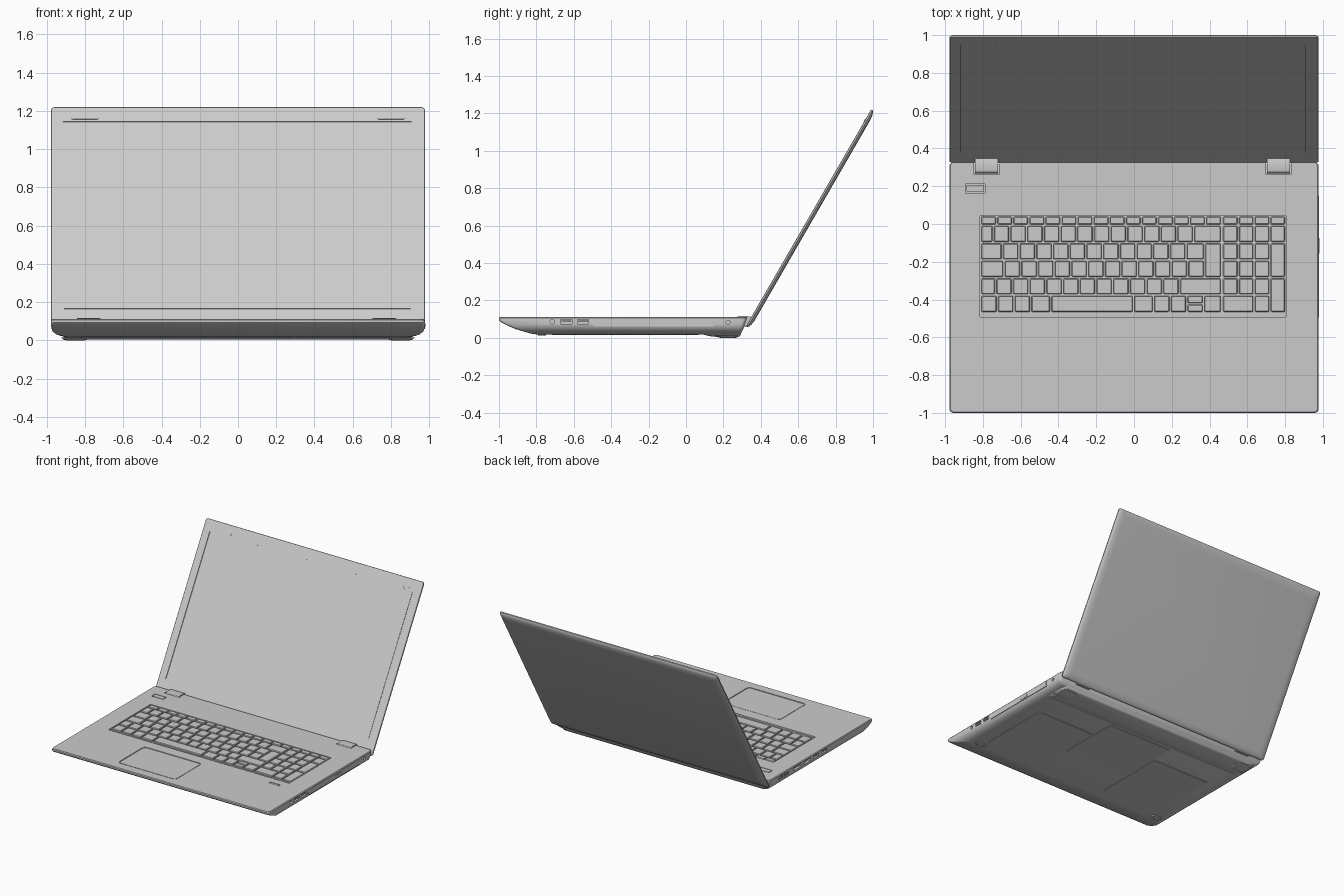
import bpy, bmesh, math
from mathutils import Matrix, Vector

if "Cube" in bpy.data.objects:
    bpy.data.objects.remove(bpy.data.objects["Cube"])


def finish(name, bm, smooth=True, matrix=None):
    bmesh.ops.recalc_face_normals(bm, faces=bm.faces)
    if matrix:
        bm.transform(matrix)
    me = bpy.data.meshes.new(name)
    bm.to_mesh(me)
    bm.free()
    ob = bpy.data.objects.new(name, me)
    bpy.context.collection.objects.link(ob)
    if smooth:
        shade(ob)
    return ob


def shade(ob):
    bpy.ops.object.select_all(action='DESELECT')
    ob.select_set(True)
    bpy.context.view_layer.objects.active = ob
    bpy.ops.object.shade_smooth_by_angle(angle=math.radians(32))


def loft(bm, rings, r=0.02, seg=4):
    """Stack rounded rectangles given as (x0, x1, y0, y1, z)."""
    loops = []
    for x0, x1, y0, y1, z in rings:
        loop = []
        for cx, cy, a in ((x1 - r, y1 - r, 0), (x0 + r, y1 - r, 90),
                          (x0 + r, y0 + r, 180), (x1 - r, y0 + r, 270)):
            for i in range(seg + 1):
                t = math.radians(a + 90 * i / seg)
                loop.append(bm.verts.new((cx + r * math.cos(t), cy + r * math.sin(t), z)))
        loops.append(loop)
    for a, b in zip(loops, loops[1:]):
        for i in range(len(a)):
            j = (i + 1) % len(a)
            bm.faces.new((a[i], a[j], b[j], b[i]))
    bm.faces.new(loops[0][::-1])
    bm.faces.new(loops[-1])


def box(bm, x0, x1, y0, y1, z0, z1):
    m = Matrix.Translation(((x0 + x1) / 2, (y0 + y1) / 2, (z0 + z1) / 2))
    bmesh.ops.create_cube(bm, size=1, matrix=m @ Matrix.Diagonal((x1 - x0, y1 - y0, z1 - z0, 1)))


def disc(bm, x, y, z, r, depth):
    m = Matrix.Translation((x, y, z)) @ Matrix.Rotation(math.pi / 2, 4, 'Y')
    bmesh.ops.create_cone(bm, cap_ends=True, segments=16, radius1=r, radius2=r, depth=depth, matrix=m)


def cut(ob, cutter):
    mod = ob.modifiers.new("cut", 'BOOLEAN')
    mod.object, mod.operation, mod.solver = cutter, 'DIFFERENCE', 'EXACT'
    bpy.context.view_layer.objects.active = ob
    bpy.ops.object.modifier_apply(modifier=mod.name)
    bpy.data.objects.remove(cutter)
    shade(ob)


TOP = 0.112

# Base shell: tapered at the front, rounded under at the sides
bm = bmesh.new()
loft(bm, [(-s, s, f, b, z) for s, f, b, z in (
    (0.895, -0.80, 0.285, 0.019), (0.925, -0.83, 0.292, 0.023), (0.95, -0.86, 0.298, 0.032),
    (0.969, -0.91, 0.306, 0.047), (0.976, -0.955, 0.312, 0.066), (0.977, -0.99, 0.318, 0.084),
    (0.977, -1.0, 0.323, 0.094), (0.977, -1.0, 0.326, 0.106), (0.972, -0.995, 0.326, TOP))])
base = finish("base", bm, False)

# Pockets for keyboard, touchpad, buttons, hinges and side ports
bm = bmesh.new()
loft(bm, [(-0.816, 0.806, -0.495, 0.045, z) for z in (TOP - 0.013, 0.2)], 0.008, 2)
loft(bm, [(-0.432, 0.086, -0.925, -0.585, z) for z in (TOP - 0.006, 0.2)], 0.025)
box(bm, -0.892, -0.788, 0.165, 0.212, TOP - 0.008, 0.2)
box(bm, 0.68, 0.772, -0.579, -0.556, TOP - 0.006, 0.2)
for x in (-0.78, 0.765):
    box(bm, x - 0.067, x + 0.067, 0.262, 0.4, 0.075, 0.2)
for y0, y1 in ((-0.67, -0.61), (-0.58, -0.52)):
    box(bm, 0.955, 1.1, y0, y1, 0.074, 0.098)
for y0, y1 in ((-0.41, -0.35), (-0.30, -0.24), (-0.20, -0.12), (-0.08, 0.02)):
    box(bm, -1.1, -0.955, y0, y1, 0.074, 0.098)
for i in range(7):
    box(bm, -1.1, -0.96, 0.08 + i * 0.02, 0.09 + i * 0.02, 0.07, 0.1)
disc(bm, 1.0, -0.715, 0.087, 0.012, 0.08)
disc(bm, 1.0, 0.225, 0.083, 0.011, 0.08)
cut(base, finish("pocket_cutter", bm, False))

# Port tongues
bm = bmesh.new()
for y0, y1 in ((-0.665, -0.615), (-0.575, -0.525)):
    box(bm, 0.95, 0.972, y0, y1, 0.084, 0.092)
for y0, y1 in ((-0.405, -0.355), (-0.295, -0.245)):
    box(bm, -0.972, -0.95, y0, y1, 0.084, 0.092)
finish("port_tongues", bm, False)

# Optical drive bezel with its eject button
bm = bmesh.new()
box(bm, 0.955, 0.9785, -0.495, 0.15, 0.06, 0.102)
box(bm, 0.97, 0.981, -0.155, -0.075, 0.07, 0.088)
finish("drive_bezel", bm, False)

# Touchpad with small button seam, and deck buttons
bm = bmesh.new()
loft(bm, [(-0.426, 0.08, -0.917, -0.591, z) for z in (0.1, TOP - 0.002)], 0.022)
finish("touchpad", bm)
bm = bmesh.new()
loft(bm, [(-0.886, -0.794, 0.17, 0.207, z) for z in (0.1, TOP)], 0.005, 2)
loft(bm, [(0.685, 0.767, -0.575, -0.560, z) for z in (0.1, TOP - 0.001)], 0.004, 2)
loft(bm, [(0.815, 0.835, 0.18, 0.2, z) for z in (0.11, TOP + 0.001)], 0.009, 3)
finish("deck_buttons", bm)

# Keyboard: rows of tapered keys, widths in key units
U, X0, GAP = 0.0884, -0.812, 0.0045
ROW_Y = [0.043, -0.006, -0.099, -0.191, -0.284, -0.376, -0.470]
bm = bmesh.new()


def key(x0, x1, y0, y1):
    g, t = GAP, GAP + 0.004
    loft(bm, [(x0 + g, x1 - g, y0 + g, y1 - g, TOP - 0.015),
              (x0 + g, x1 - g, y0 + g, y1 - g, TOP - 0.003),
              (x0 + t, x1 - t, y0 + t, y1 - t, TOP + 0.001)], 0.004, 1)


rows = [[14.43 / 15] * 15,
        [0.75] + [1] * 12 + [1.68],
        [1.3] + [1] * 11 + [1.1],
        [1.4] + [1] * 12,
        [0.9] + [1] * 11 + [2.53],
        [1, 1, 1, 1.2, 4.95, 1.2, 1, 1, -1, 1.08]]
for i, row in enumerate(rows):
    x, y1, y0 = X0, ROW_Y[i], ROW_Y[i + 1]
    for w in row:
        x1 = x + abs(w) * U
        if w < 0:  # stacked half-height arrow keys
            key(x, x1, (y0 + y1) / 2, y1)
            key(x, x1, y0, (y0 + y1) / 2)
        else:
            key(x, x1, y0, y1)
        x = x1
key(X0 + 13.4 * U, X0 + 14.43 * U, ROW_Y[4], ROW_Y[2])
N0, NW = 0.468, 0.0838
for i in range(6):
    for c in range(3):
        if i < 5 or c == 2:
            key(N0 + c * NW, N0 + (c + 1) * NW, ROW_Y[i + 1], ROW_Y[i])
key(N0, N0 + 2 * NW, ROW_Y[6], ROW_Y[5])
for a, b in ((0, 1), (1, 2), (2, 4), (4, 6)):
    key(N0 + 3 * NW, N0 + 4 * NW, ROW_Y[b], ROW_Y[a])
finish("keys", bm, False)

# Underside: rear battery bulge, cover panels and feet
bm = bmesh.new()
loft(bm, [(-0.86, 0.86, 0.16, 0.278, 0.006), (-0.885, 0.885, 0.13, 0.287, 0.009),
          (-0.91, 0.91, 0.09, 0.293, 0.018), (-0.925, 0.925, 0.06, 0.298, 0.034)], 0.03)
finish("battery_bulge", bm)
bm = bmesh.new()
for x0, x1, y0, y1 in ((-0.82, -0.3, -0.72, -0.12), (0.3, 0.82, -0.72, -0.12), (-0.29, 0.29, -0.45, 0.07)):
    loft(bm, [(x0 + 0.004, x1 - 0.004, y0 + 0.004, y1 - 0.004, 0.015), (x0, x1, y0, y1, 0.022)], 0.015, 3)
finish("bottom_panels", bm)
bm = bmesh.new()
for x in (-0.85, 0.85):
    loft(bm, [(x - 0.045, x + 0.045, 0.185, 0.265, 0), (x - 0.065, x + 0.065, 0.165, 0.28, 0.005),
              (x - 0.075, x + 0.075, 0.15, 0.285, 0.016)], 0.03)
    loft(bm, [(x - 0.05, x + 0.03, -0.79, -0.75, 0.012), (x - 0.055, x + 0.035, -0.795, -0.745, 0.022)], 0.018)
finish("feet", bm)

# Lid: built flat (front face at local z = 0), then tilted open by 60 degrees
tilt = Matrix.Translation((0, 0.322, 0.065)) @ Matrix.Rotation(math.radians(60), 4, 'X')
L = 1.335
bm = bmesh.new()
loft(bm, [(-0.92, 0.92, 0.05, L - 0.055, -0.025), (-0.955, 0.955, 0.02, L - 0.025, -0.022),
          (-0.973, 0.973, 0.004, L - 0.004, -0.015), (-0.977, 0.977, 0, L, -0.010),
          (-0.977, 0.977, 0, L, -0.002), (-0.975, 0.975, 0.002, L - 0.002, 0)], 0.018)
lid = finish("lid", bm, False, tilt)
bm = bmesh.new()
box(bm, -0.915, 0.907, 0.115, 1.248, -0.006, 0.1)
cut(lid, finish("screen_cutter", bm, False, tilt))

# Screen panel and bezel bumpers
bm = bmesh.new()
box(bm, -0.911, 0.903, 0.119, 1.244, -0.012, -0.003)
finish("screen", bm, False, tilt)
bm = bmesh.new()
for x in (-0.8, 0.8):
    loft(bm, [(x - 0.07, x + 0.07, L - 0.075, L - 0.06, z) for z in (-0.004, 0.002)], 0.006, 3)
finish("bumpers", bm, True, tilt)

# Hinges: rounded knuckles joining the base and lid
bm = bmesh.new()
for x in (-0.78, 0.765):
    prof = [(0.268, 0.07), (0.268, 0.108), (0.274, 0.114), (0.29, 0.117), (0.33, 0.117),
            (0.346, 0.112), (0.352, 0.1), (0.345, 0.07), (0.33, 0.058), (0.3, 0.058)]
    f = bm.faces.new([bm.verts.new((x - 0.061, y, z)) for y, z in prof])
    ext = bmesh.ops.extrude_face_region(bm, geom=[f], use_keep_orig=True)
    bmesh.ops.translate(bm, vec=Vector((0.122, 0, 0)),
                        verts=[v for v in ext["geom"] if isinstance(v, bmesh.types.BMVert)])
finish("hinges", bm)
